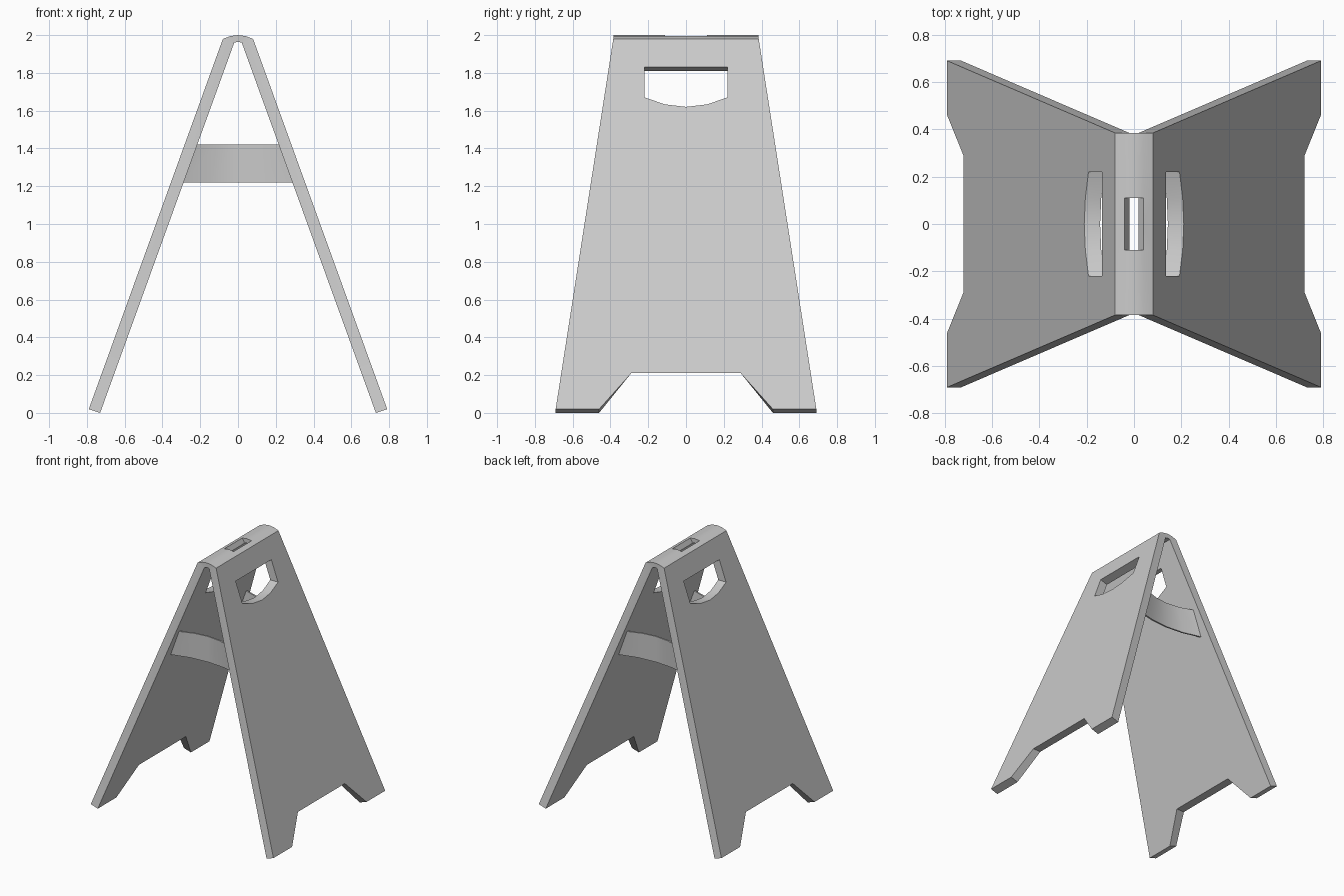
import bpy, bmesh, math

if "Cube" in bpy.data.objects:
    bpy.data.objects.remove(bpy.data.objects["Cube"])

SLOPE = 0.3622   # sideways run of a panel per unit of height


def outer(y, z):
    return (0.08 + (1.98 - z) * SLOPE, y, z)


def inner(y, z):
    return (0.02 + (1.96 - z) * SLOPE, y, z)


def make_object(name, faces, mirror_x):
    """Mirror faces front to back (and optionally left to right), weld and smooth."""
    bm = bmesh.new()
    for sx in ((1, -1) if mirror_x else (1,)):
        for sy in (1, -1):
            for face in faces:
                bm.faces.new([bm.verts.new((x * sx, y * sy, z)) for x, y, z in face])
    bmesh.ops.remove_doubles(bm, verts=bm.verts, dist=0.0005)
    bmesh.ops.recalc_face_normals(bm, faces=bm.faces)
    mesh = bpy.data.meshes.new(name)
    bm.to_mesh(mesh)
    bm.free()
    ob = bpy.data.objects.new(name, mesh)
    bpy.context.collection.objects.link(ob)
    bpy.ops.object.select_all(action='DESELECT')
    ob.select_set(True)
    bpy.context.view_layer.objects.active = ob
    bpy.ops.object.shade_smooth_by_angle(angle=math.radians(30))
    return ob


# Quarter of the folding body: half a panel outline as (y, outer z, inner z),
# running round the foot, up to the ridge and round the hand hole
outline = [(0, .21, .21), (.29, .21, .21), (.46, .02, 0), (.69, .02, 0),
           (.385, 1.98, 1.96), (.11, 1.98, 1.96), (0, 1.98, 1.96),
           (0, 1.83, 1.81), (.22, 1.83, 1.81), (.22, 1.67, 1.67),
           (.11, 1.633, 1.633), (0, 1.62, 1.62)]
out_pts = [outer(y, zo) for y, zo, zi in outline]
in_pts = [inner(y, zi) for y, zo, zi in outline]
faces = [out_pts, in_pts]

# Panel edge walls, leaving out the ridge and the mirror seam
for i in (0, 1, 2, 3, 7, 8, 9, 10):
    faces.append([out_pts[i], out_pts[i + 1], in_pts[i + 1], in_pts[i]])

# Curved ridge with a slot through its middle
END, SLOT = 0.385, 0.11


def edge(y):
    return (.08, y, 1.98)


def shoulder(y):
    return (.04, y, 1.995)


def crown(y):
    return (0, y, 2.0)


def under(y):
    return (.02, y, 1.96)


def under_mid(y):
    return (0, y, 1.965)


faces += [
    [edge(0), edge(SLOT), edge(END), shoulder(END), shoulder(SLOT), shoulder(0)],
    [shoulder(SLOT), shoulder(END), crown(END), crown(SLOT)],
    [under(SLOT), under(END), under_mid(END), under_mid(SLOT)],
    [shoulder(0), shoulder(SLOT), under(SLOT), under(0)],
    [shoulder(SLOT), crown(SLOT), under_mid(SLOT), under(SLOT)],
    [edge(END), shoulder(END), crown(END), under_mid(END), under(END)],
]
make_object("folding_sign_body", faces, True)

# Thin cross braces between the panels, front and back, bowed inwards
BOW, THICK, LOW, HIGH, STEPS = 0.05, 0.012, 1.22, 1.42, 4


def brace_ring(t):
    """Cross-section of the brace at t = -1 (left) to 1 (right)."""
    y = 0.41 - BOW * (1 - t * t)
    return [((inner(0, z)[0] + 0.004) * t, y + d, z)
            for d, z in ((0, LOW), (THICK, LOW), (THICK, HIGH), (0, HIGH))]


rings = [brace_ring(-1 + 2 * i / STEPS) for i in range(STEPS + 1)]
brace = [rings[0], rings[-1]]
for a, b in zip(rings, rings[1:]):
    for k in range(4):
        m = (k + 1) % 4
        brace.append([a[k], a[m], b[m], b[k]])
make_object("cross_braces", brace, False)
